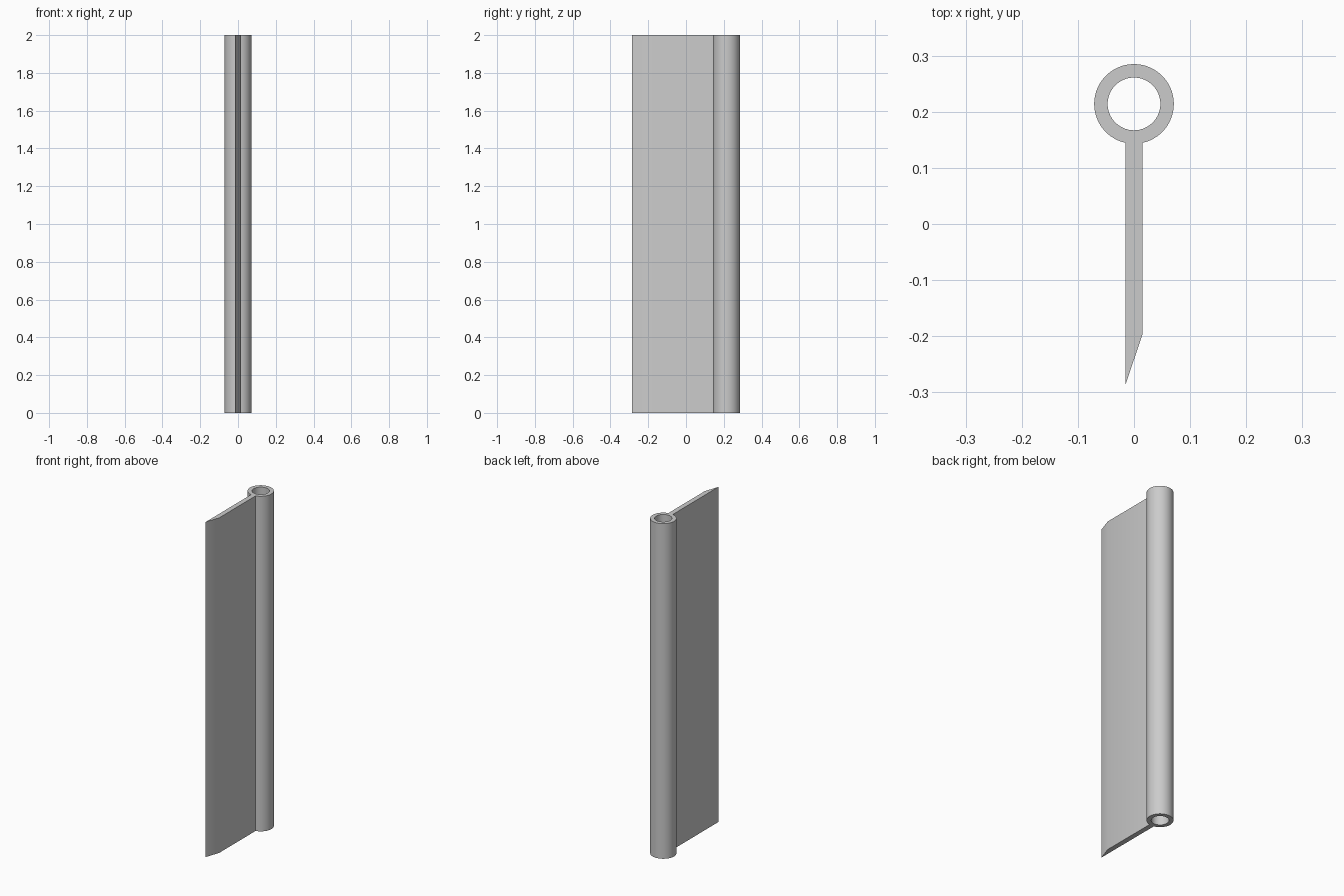
import bpy
import bmesh
import math

HEIGHT = 2.0
SEGMENTS = 60
CENTRE_Y = 0.214
OUTER, INNER = 0.071, 0.047
HALF_ARC = 2  # segments of the tube wall on each side of the leaf's middle

default = bpy.data.objects.get("Cube")
if default:
    bpy.data.objects.remove(default, do_unlink=True)

# Plain grey
grey = bpy.data.materials.new("plain_grey")
grey.use_nodes = True
colour = (0.6, 0.6, 0.6, 1.0)
grey.diffuse_color = colour
grey.node_tree.nodes["Principled BSDF"].inputs["Base Color"].default_value = colour

bm = bmesh.new()


def circle(radius):
    """Ring of points, starting at the side that faces the leaf."""
    points = []
    for i in range(SEGMENTS):
        a = math.tau * i / SEGMENTS - math.pi / 2
        points.append(bm.verts.new((radius * math.cos(a), CENTRE_Y + radius * math.sin(a), 0)))
    return points


# Tube section
outer, inner = circle(OUTER), circle(INNER)
for i in range(SEGMENTS):
    j = (i + 1) % SEGMENTS
    bm.faces.new((outer[i], outer[j], inner[j], inner[i]))

# Leaf section with a slanted tip, sharing the tube's wall
joint = [outer[i] for i in range(-HALF_ARC, HALF_ARC + 1)]
half = joint[-1].co.x
tip = [bm.verts.new((half, -0.198, 0)), bm.verts.new((-half, -0.285, 0))]
bm.faces.new(joint[::-1] + tip[::-1])

# Raise the section into a solid
raised = bmesh.ops.extrude_face_region(bm, geom=bm.faces[:], use_keep_orig=True)
top = [v for v in raised["geom"] if isinstance(v, bmesh.types.BMVert)]
bmesh.ops.translate(bm, verts=top, vec=(0, 0, HEIGHT))
bmesh.ops.recalc_face_normals(bm, faces=bm.faces[:])

mesh = bpy.data.meshes.new("tube_with_leaf")
bm.to_mesh(mesh)
bm.free()
mesh.materials.append(grey)
strip = bpy.data.objects.new("tube_with_leaf", mesh)
bpy.context.collection.objects.link(strip)

# Smooth round walls, sharp corners
bpy.context.view_layer.objects.active = strip
strip.select_set(True)
bpy.ops.object.shade_smooth_by_angle(angle=math.radians(30))
